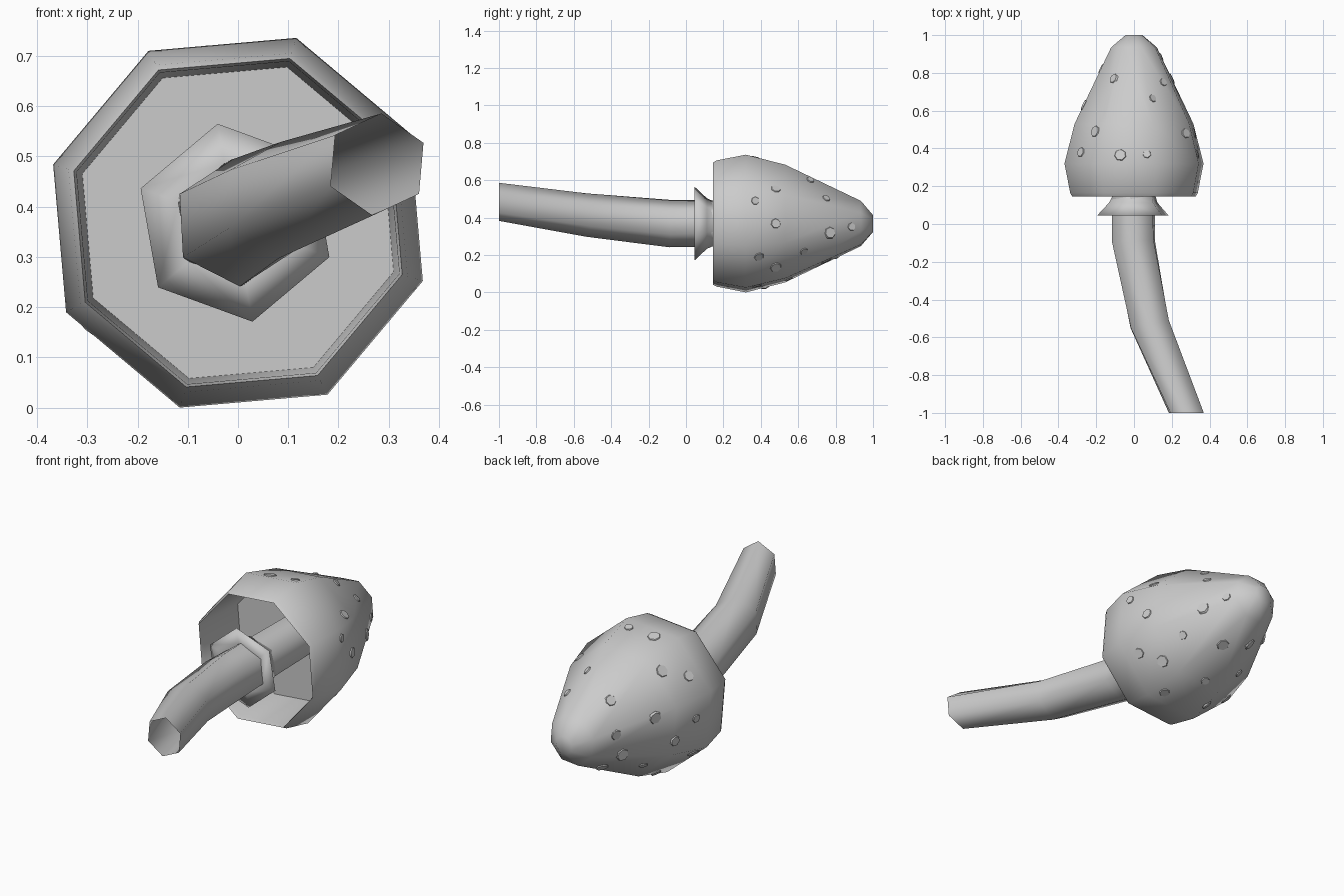
import bpy, bmesh, math
from mathutils import Vector
from mathutils.bvhtree import BVHTree

if "Cube" in bpy.data.objects:
    bpy.data.objects.remove(bpy.data.objects["Cube"])

CZ = 0.368  # height of the cap axis


def finish(bm, name, angle):
    bmesh.ops.recalc_face_normals(bm, faces=bm.faces)
    mesh = bpy.data.meshes.new(name)
    bm.to_mesh(mesh)
    bm.free()
    obj = bpy.data.objects.new(name, mesh)
    bpy.context.collection.objects.link(obj)
    bpy.ops.object.select_all(action='DESELECT')
    obj.select_set(True)
    bpy.context.view_layer.objects.active = obj
    bpy.ops.object.shade_smooth_by_angle(angle=math.radians(angle))
    return obj


def loft(rings, sides, close_start=False, close_end=False):
    """Rings are (x, y, z, radius, phase in degrees, lean of y along x)."""
    bm = bmesh.new()
    loops = []
    for x, y, z, r, phase, lean in rings:
        loop = []
        for i in range(sides):
            a = math.radians(phase) + math.tau * i / sides
            dx = r * math.cos(a)
            loop.append(bm.verts.new((x + dx, y + lean * dx, z + r * math.sin(a))))
        loops.append(loop)
    for a, b in zip(loops, loops[1:]):
        for i in range(sides):
            j = (i + 1) % sides
            bm.faces.new((a[i], a[j], b[j], b[i]))
    if close_start:
        bm.faces.new(loops[0])
    if close_end:
        bm.faces.new(loops[-1])
    return bm


# Cap: octagonal shell, from the hollow ceiling round the rim to the tip
cap_profile = [(0.44, 0.325), (0.17, 0.337), (0.145, 0.343), (0.165, 0.354),
               (0.32, 0.386), (0.53, 0.33), (0.935, 0.127), (1.0, 0.047)]
bm = loft([(0, y, CZ, r, 27.5, 0) for y, r in cap_profile], 8, True, True)
bmesh.ops.recalc_face_normals(bm, faces=bm.faces)
tree = BVHTree.FromBMesh(bm)
finish(bm, "cap", 50)

# Stem: bent six-sided tube with an open foot
finish(loft([(0.277, -1.0, 0.484, 0.102, 25, 0),
             (0.083, -0.53, 0.413, 0.116, 29, 0.2),
             (-0.003, -0.09, CZ, 0.127, 33, 0.05),
             (-0.003, 0.12, CZ, 0.125, 37, 0),
             (0.0, 0.45, CZ, 0.12, 40, 0)], 6), "stem", 65)

# Skirt: flared collar under the cap
finish(loft([(-0.006, 0.046, CZ, 0.12, 40, 0),
             (-0.006, 0.046, CZ, 0.2, 40, 0),
             (-0.004, 0.112, CZ, 0.137, 40, 0),
             (0.0, 0.15, CZ, 0.12, 40, 0)], 6), "skirt", 180)

# Spots: thin discs laid on the cap, as (angle round axis, y)
spots = [(20, .37), (0, .48), (-14, .77), (-7, .885), (-31, .39), (-47, .48),
         (67, .665), (34, .48), (102, .365), (79, .37), (145, .38), (130, .49),
         (41, .75), (122, .77), (165, .63), (180, .4), (195, .52), (215, .36),
         (230, .6), (250, .42), (205, .78), (270, .55), (290, .38), (285, .75),
         (325, .63), (170, .82), (245, .8)]
bm = bmesh.new()
for i, (deg, y) in enumerate(spots):
    a = math.radians(deg)
    out = Vector((math.cos(a), 0, math.sin(a)))
    hit, normal, _, _ = tree.ray_cast(Vector((0, y, CZ)) + out, -out)
    radius = 0.024 + 0.005 * (i % 3)
    turn = normal.to_track_quat('Z', 'Y').to_matrix().to_4x4()
    turn.translation = hit
    bmesh.ops.create_cone(bm, cap_ends=True, segments=7, radius1=radius,
                          radius2=radius * 0.85, depth=0.01, matrix=turn)
finish(bm, "cap_spots", 60)
